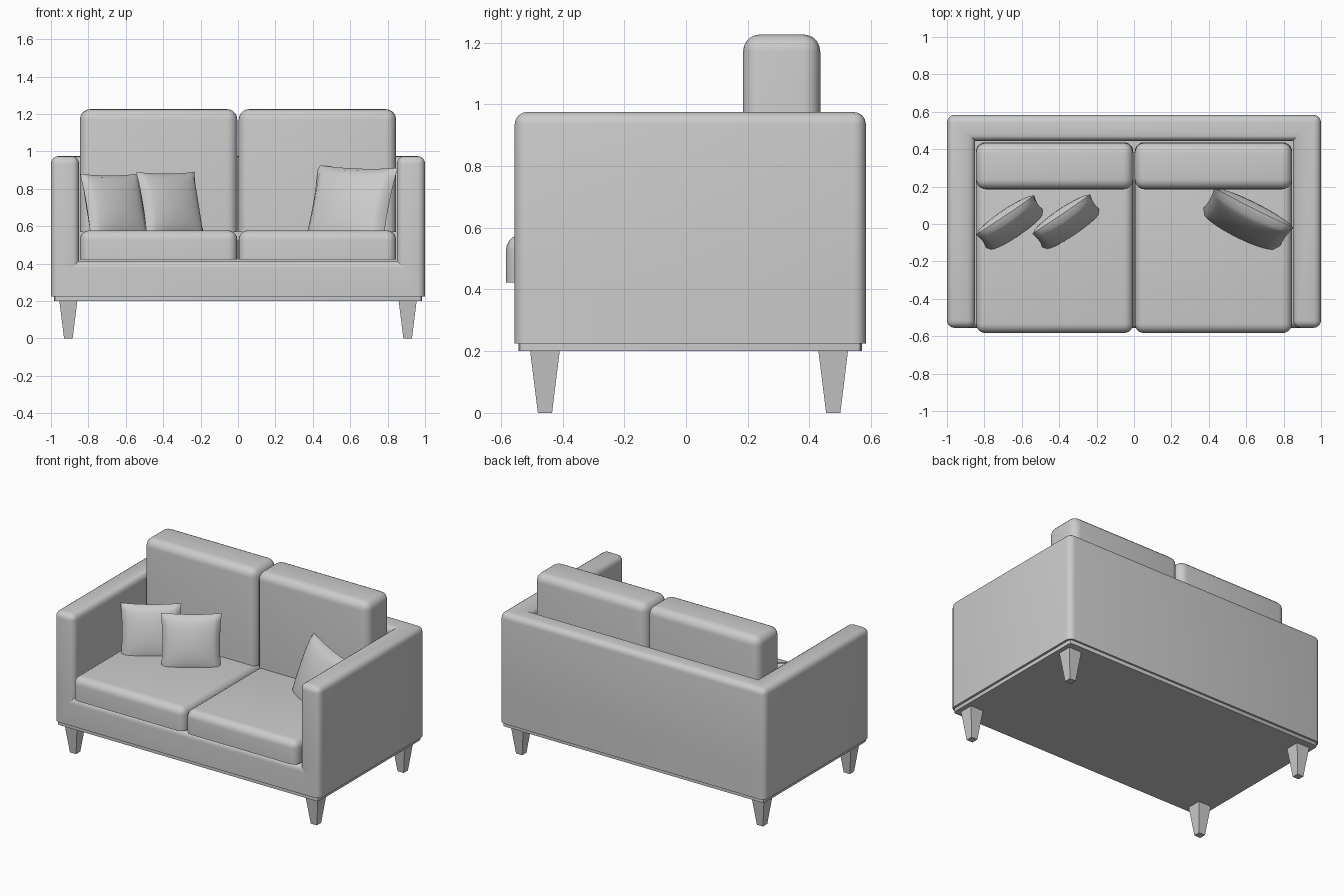
import bpy, bmesh
from math import radians
from mathutils import Matrix, Vector

if "Cube" in bpy.data.objects:
    bpy.data.objects.remove(bpy.data.objects["Cube"])


def finish(name, bm, smooth=30):
    bmesh.ops.recalc_face_normals(bm, faces=bm.faces[:])
    me = bpy.data.meshes.new(name)
    bm.to_mesh(me)
    bm.free()
    ob = bpy.data.objects.new(name, me)
    bpy.context.collection.objects.link(ob)
    bpy.ops.object.select_all(action='DESELECT')
    ob.select_set(True)
    bpy.context.view_layer.objects.active = ob
    if smooth:
        bpy.ops.object.shade_smooth_by_angle(angle=radians(smooth))
    return ob


def round_edges(bm, radius, segments, verticals_only=False):
    # round every convex edge except the bottom rim
    bm.normal_update()
    low = min(v.co.z for v in bm.verts)
    edges = []
    for e in bm.edges:
        zs = [v.co.z for v in e.verts]
        if max(zs) < low + 1e-4 or not e.is_convex or e.calc_face_angle(0) < 0.5:
            continue
        if verticals_only and abs(zs[0] - zs[1]) < 1e-4:
            continue
        edges.append(e)
    bmesh.ops.bevel(bm, geom=edges, offset=radius, segments=segments,
                    profile=0.5, affect='EDGES', clamp_overlap=True)


def box(name, lo, hi, radius, segments=4, verticals_only=False):
    lo, hi = Vector(lo), Vector(hi)
    bm = bmesh.new()
    bmesh.ops.create_cube(bm, size=1, matrix=Matrix.Translation((lo + hi) / 2)
                          @ Matrix.Diagonal((*(hi - lo), 1)))
    round_edges(bm, radius, segments, verticals_only)
    return finish(name, bm)


def extrude_up(bm, faces, dz):
    geom = bmesh.ops.extrude_face_region(bm, geom=faces)['geom']
    bmesh.ops.translate(bm, vec=(0, 0, dz),
                        verts=[g for g in geom if isinstance(g, bmesh.types.BMVert)])
    return [g for g in geom if isinstance(g, bmesh.types.BMFace)]


# Frame: a plan of cells, raised to the base height, then arms and back raised further
bm = bmesh.new()
xs, ys = (-1, -0.85, 0.85, 1), (-0.555, 0.445, 0.583)
grid = [[bm.verts.new((x, y, 0.225)) for x in xs] for y in ys]
cells = [bm.faces.new((grid[j][i], grid[j][i + 1], grid[j + 1][i + 1], grid[j + 1][i]))
         for j in range(2) for i in range(3)]
bottom = bmesh.ops.duplicate(bm, geom=cells)
top = extrude_up(bm, cells, 0.19)
walls = [f for f in top
         if not (abs(f.calc_center_median().x) < 0.5 and f.calc_center_median().y < 0.4)]
extrude_up(bm, walls, 0.56)
bmesh.ops.remove_doubles(bm, verts=bm.verts[:], dist=1e-4)
bmesh.ops.recalc_face_normals(bm, faces=bm.faces[:])
bmesh.ops.dissolve_limit(bm, angle_limit=0.02, verts=bm.verts[:], edges=bm.edges[:])
round_edges(bm, 0.04, 4)
finish("frame", bm)

# Base board under the frame
box("base_board", (-0.985, -0.543, 0.2), (0.985, 0.57, 0.226), 0.02, 2, True)

# Seat and back cushions, one pair per side
for side, x0, x1 in (("left", -0.845, -0.004), ("right", 0.004, 0.845)):
    box(side + "_seat_cushion", (x0, -0.583, 0.422), (x1, 0.437, 0.578), 0.05, 5)
    box(side + "_back_cushion", (x0, 0.185, 0.57), (x1, 0.435, 1.226), 0.055, 5)

# Tapered square legs
for fb, y in (("front", -0.457), ("back", 0.477)):
    for side, s in (("left", -1), ("right", 1)):
        bm = bmesh.new()
        rings = [[bm.verts.new((s * 0.907 + a * r, y + b * r, z))
                  for a, b in ((-1, -1), (1, -1), (1, 1), (-1, 1))]
                 for r, z in ((0.023, 0), (0.048, 0.201))]
        bm.faces.new(rings[0][::-1])
        bm.faces.new(rings[1])
        for i in range(4):
            k = (i + 1) % 4
            bm.faces.new((rings[0][i], rings[0][k], rings[1][k], rings[1][i]))
        finish(f"{fb}_{side}_leg", bm, 0)


# Throw pillows: two domed sheets welded along a pinched seam
def pillow(name, loc, size, thick, yaw, lean, roll=0):
    bm = bmesh.new()
    for s in (-1, 1):
        sheet = bmesh.ops.create_grid(bm, x_segments=18, y_segments=18, size=1)['verts']
        for v in sheet:
            u, w = v.co.x, v.co.y
            dome = max(0, (1 - u * u) * (1 - w * w)) ** 0.4
            v.co = (u * (1 - 0.05 * (1 - w * w)) * size / 2, s * dome * thick / 2,
                    w * (1 - 0.05 * (1 - u * u)) * size / 2)
    bmesh.ops.remove_doubles(bm, verts=bm.verts[:], dist=1e-4)
    bm.transform(Matrix.Translation(loc) @ Matrix.Rotation(radians(yaw), 4, 'Z')
                 @ Matrix.Rotation(radians(-lean), 4, 'X')
                 @ Matrix.Rotation(radians(roll), 4, 'Y'))
    finish(name, bm, 60)


pillow("left_pillow", (-0.66, 0.005, 0.7), 0.375, 0.125, 34, 16)
pillow("middle_pillow", (-0.36, 0.01, 0.71), 0.375, 0.125, 34, 16)
pillow("right_pillow", (0.6, 0.02, 0.695), 0.475, 0.15, -26, 19, 2)
